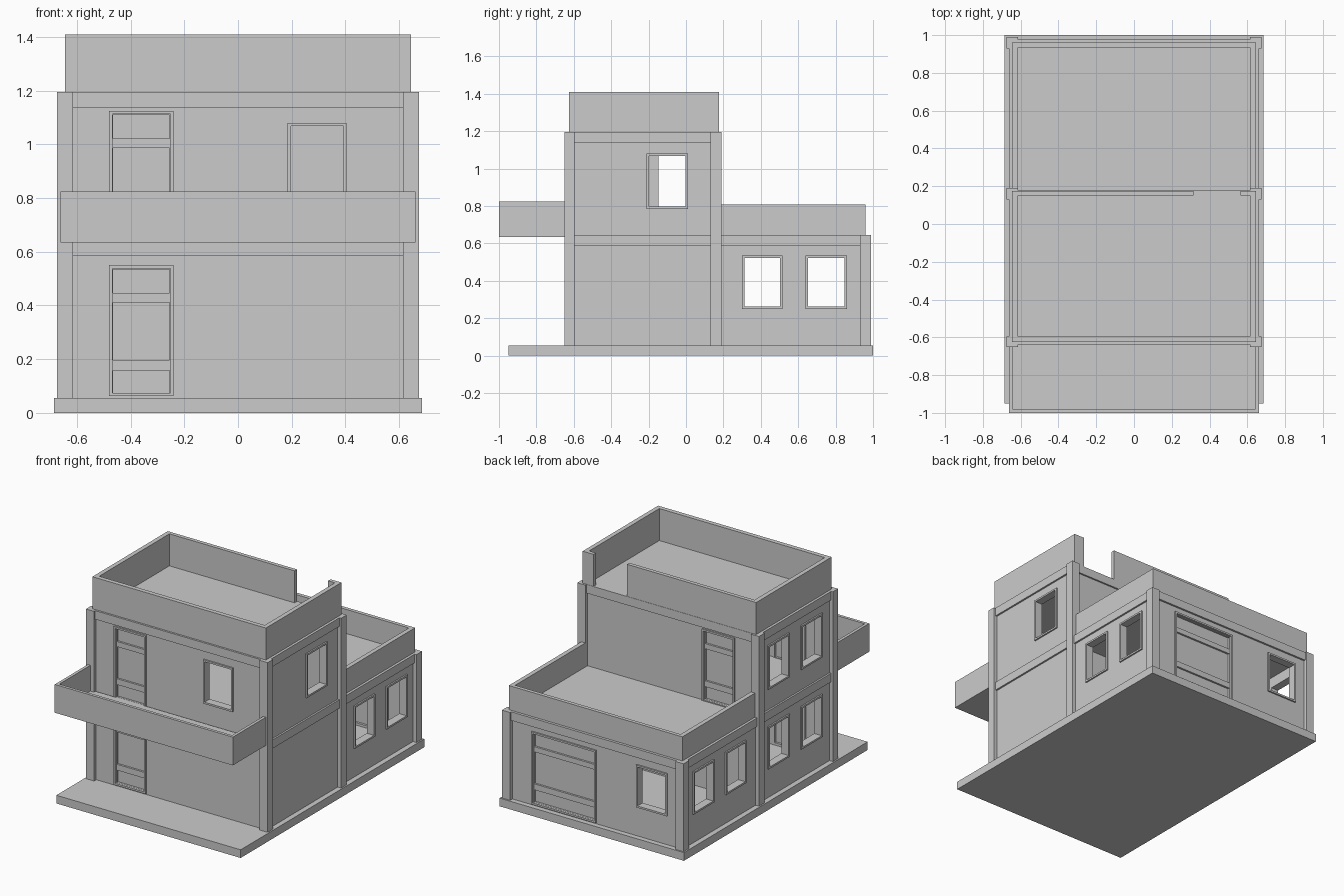
import bpy, bmesh
from mathutils import Vector

if "Cube" in bpy.data.objects:
    bpy.data.objects.remove(bpy.data.objects["Cube"])


def panel(name, axis, d, u, v, holes=()):
    """Slab across an axis (x: u=y v=z, y: u=x v=z, z: u=x v=y) with rectangular holes (u0,u1,v0,v1)."""
    place = {'x': lambda a, b, c: (c, a, b),
             'y': lambda a, b, c: (a, c, b),
             'z': lambda a, b, c: (a, b, c)}[axis]
    d0, d1 = min(d), max(d)
    us = sorted({*u, *[h[i] for h in holes for i in (0, 1)]})
    vs = sorted({*v, *[h[i] for h in holes for i in (2, 3)]})
    bm = bmesh.new()
    grid = {(a, b): bm.verts.new(place(a, b, d0)) for a in us for b in vs}
    for a0, a1 in zip(us, us[1:]):
        for b0, b1 in zip(vs, vs[1:]):
            ca, cb = (a0 + a1) / 2, (b0 + b1) / 2
            if not any(h[0] < ca < h[1] and h[2] < cb < h[3] for h in holes):
                bm.faces.new([grid[k] for k in ((a0, b0), (a1, b0), (a1, b1), (a0, b1))])
    base = bm.faces[:]
    ext = bmesh.ops.extrude_face_region(bm, geom=base, use_keep_orig=True)
    moved = [g for g in ext['geom'] if isinstance(g, bmesh.types.BMVert)]
    bmesh.ops.translate(bm, verts=moved, vec=Vector(place(0, 0, d1 - d0)))
    loose = [w for w in bm.verts if not w.link_faces]
    bmesh.ops.delete(bm, geom=loose, context='VERTS')
    bmesh.ops.recalc_face_normals(bm, faces=bm.faces[:])
    mesh = bpy.data.meshes.new(name)
    bm.to_mesh(mesh)
    bm.free()
    obj = bpy.data.objects.new(name, mesh)
    bpy.context.collection.objects.link(obj)
    return obj


def box(name, x, y, z):
    return panel(name, 'z', z, x, y)


def inset(h, w):
    return (h[0] + w, h[1] - w, h[2] + w, h[3] - w)


def wall(name, axis, face, sign, u, v, windows=(), doors=()):
    """Wall with its outer face at 'face', plus window frames and panelled doors."""
    panel(name, axis, (face, face - sign * 0.04), u, v, [*windows, *doors])
    for h in [*windows, *doors]:
        panel(name + "_opening_frame", axis, (face + sign * 0.01, face - sign * 0.045),
              h[:2], h[2:], [inset(h, 0.012)])
    for h in doors:
        a0, a1, b0, b1 = inset(h, 0.012)
        z = h[2]
        bands = [(z + 0.013, z + 0.095), (z + 0.135, z + 0.35), (z + 0.385, z + 0.472)]
        panel(name + "_door_leaf", axis, (face - sign * 0.005, face - sign * 0.02), (a0, a1), (b0, b1),
              [(a0 + 0.003, a1 - 0.003, p, q) for p, q in bands])
        panel(name + "_door_panel", axis, (face - sign * 0.018, face - sign * 0.03), (a0, a1), (b0, b1))


LOW, HIGH = (0.25, 0.535), (0.785, 1.08)     # window heights per storey
G, F, R = 0.05, 0.645, 1.195                 # ground, first floor and roof levels
DOOR = (-0.48, -0.24)

# Slabs
box("base_slab", (-0.685, 0.685), (-0.95, 1.0), (0, 0.055))
box("first_floor_slab", (-0.65, 0.65), (-0.625, 0.165), (0.60, F))
box("rear_roof_slab", (-0.65, 0.65), (0.165, 0.965), (0.60, F))
box("main_roof_slab", (-0.65, 0.65), (-0.625, 0.165), (1.15, R))

# Columns
for s in (-1, 1):
    x = (s * 0.615, s * 0.675)
    x = (min(x), max(x))
    for label, y, top in (("front", (-0.65, -0.595), R), ("middle", (0.13, 0.19), R), ("rear", (0.93, 0.99), F)):
        box(label + "_column", x, y, (G, top))

# Beams between the columns
for top in (F, R):
    z = (top - 0.058, top)
    for s in (-1, 1):
        x = sorted((s * 0.62, s * 0.662))
        box("side_beam", x, (-0.6, 0.135), z)
        if top == F:
            box("rear_side_beam", x, (0.185, 0.935), z)
    box("front_beam", (-0.62, 0.62), (-0.638, -0.6), z)
box("main_back_beam", (-0.62, 0.62), (0.14, 0.178), (R - 0.058, R))
box("rear_beam", (-0.62, 0.62), (0.94, 0.978), (F - 0.058, F))

# Walls
wall("front_wall", 'y', -0.627, -1, (-0.63, 0.63), (G, R),
     windows=[(0.185, 0.405, *HIGH)], doors=[(*DOOR, 0.062, 0.55), (*DOOR, 0.637, 1.125)])
wall("main_back_wall", 'y', 0.167, 1, (-0.63, 0.63), (G, R), doors=[(*DOOR, F - 0.005, 1.125)])
wall("rear_wall", 'y', 0.965, 1, (-0.63, 0.63), (G, F),
     windows=[(-0.54, -0.31, *LOW)], doors=[(-0.01, 0.47, 0.062, 0.55)])
wall("right_main_wall", 'x', 0.65, 1, (-0.61, 0.15), (G, R), windows=[(-0.21, 0.01, *HIGH)])
wall("left_main_wall", 'x', -0.65, -1, (-0.61, 0.15), (G, R),
     windows=[(a, a + 0.225, *h) for a in (-0.51, -0.16) for h in (LOW, HIGH)])
for s, label in ((1, "right"), (-1, "left")):
    wall(label + "_rear_wall", 'x', s * 0.65, s, (0.17, 0.95), (G, F),
         windows=[(0.30, 0.515, *LOW), (0.64, 0.86, *LOW)])

# Roof parapets: the upper one has a gap at the back
panel("main_parapet", 'z', (R, 1.41), (-0.645, 0.645), (-0.625, 0.175),
      [(-0.615, 0.615, -0.595, 0.15), (0.315, 0.565, 0.15, 0.176)])
panel("rear_parapet", 'z', (F, 0.807), (-0.645, 0.645), (0.168, 0.96), [(-0.615, 0.615, 0.168, 0.935)])

# Balcony
box("balcony_floor", (-0.662, 0.662), (-1.0, -0.635), (0.635, 0.652))
panel("balcony_parapet", 'z', (0.637, 0.825), (-0.662, 0.662), (-1.0, -0.64), [(-0.642, 0.642, -0.98, -0.64)])
